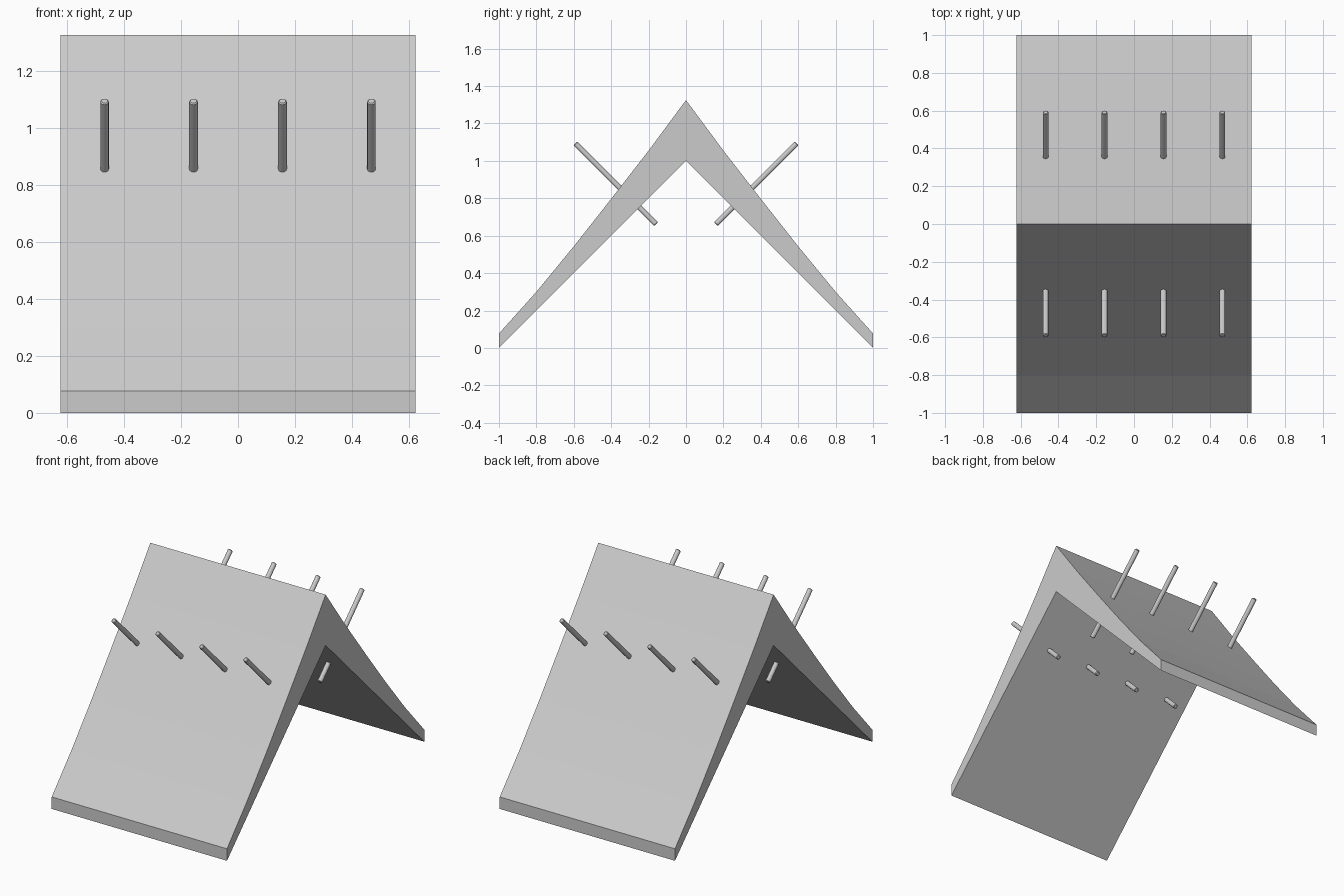
import bpy, bmesh, math
from mathutils import Vector

if "Cube" in bpy.data.objects:
    bpy.data.objects.remove(bpy.data.objects["Cube"])

HALF_WIDTH = 0.622


def new_object(name, bm):
    bmesh.ops.recalc_face_normals(bm, faces=bm.faces)
    mesh = bpy.data.meshes.new(name)
    bm.to_mesh(mesh)
    bm.free()
    obj = bpy.data.objects.new(name, mesh)
    bpy.context.collection.objects.link(obj)
    return obj


# Gabled roof: mirrored profile with gently sagging slopes, extruded along x
slope = [(1, 0.077), (0.8, 0.30), (0.6, 0.543), (0.4, 0.797), (0.2, 1.055)]
profile = [(0, 1.0), (1, 0)] + slope + [(0, 1.325)]
profile += [(-y, z) for y, z in reversed(slope)] + [(-1, 0)]
bm = bmesh.new()
face = bm.faces.new([bm.verts.new((-HALF_WIDTH, y, z)) for y, z in profile])
ext = bmesh.ops.extrude_face_region(bm, geom=[face])
moved = [g for g in ext["geom"] if isinstance(g, bmesh.types.BMVert)]
bmesh.ops.translate(bm, verts=moved, vec=(2 * HALF_WIDTH, 0, 0))
new_object("roof", bm)


# Slim pegs with softened ends, crossing each slope at 45 degrees
def peg(name, x, side):
    low, high = Vector((x, side * 0.16, 0.662)), Vector((x, side * 0.592, 1.094))
    axis = high - low
    bm = bmesh.new()
    bmesh.ops.create_cone(bm, cap_ends=True, segments=12, radius1=0.015,
                          radius2=0.015, depth=axis.length)
    rims = [e for e in bm.edges if abs(e.verts[0].co.z - e.verts[1].co.z) < 1e-5]
    bmesh.ops.bevel(bm, geom=rims, offset=0.004, segments=1, affect='EDGES')
    obj = new_object(name, bm)
    obj.location = (low + high) / 2
    obj.rotation_euler = (-side * math.radians(45), 0, 0)


for side, label in ((-1, "front"), (1, "back")):
    for i in range(4):
        peg(f"{label}_peg_{i + 1}", (i - 1.5) * 0.312, side)
